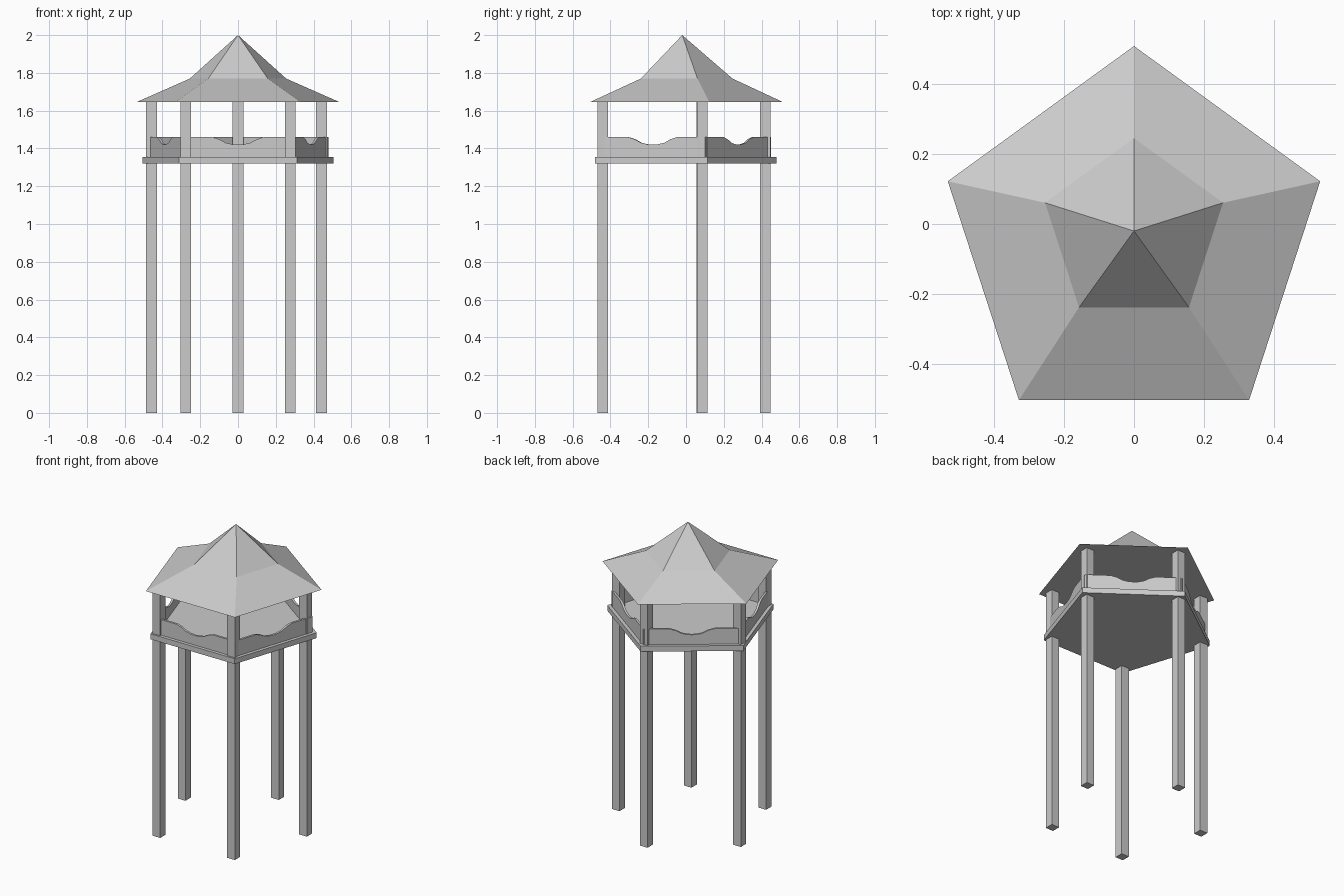
import bpy, bmesh
from math import sin, cos, tau, pi
from mathutils import Matrix, Vector

if "Cube" in bpy.data.objects:
    bpy.data.objects.remove(bpy.data.objects["Cube"])

CY = -0.051  # centre of the pentagon, corner pointing to the back


def make(name, bm):
    bmesh.ops.recalc_face_normals(bm, faces=bm.faces[:])
    me = bpy.data.meshes.new(name)
    bm.to_mesh(me)
    bm.free()
    ob = bpy.data.objects.new(name, me)
    bpy.context.collection.objects.link(ob)
    return ob


def ring(bm, r, cy, z):
    return [bm.verts.new((r * sin(tau * i / 5), cy + r * cos(tau * i / 5), z)) for i in range(5)]


def bridge(bm, a, b):
    for i in range(5):
        j = (i + 1) % 5
        bm.faces.new((a[i], a[j], b[j], b[i]))


# Two-pitch pentagonal roof
bm = bmesh.new()
eave = ring(bm, 0.561, CY, 1.647)
knee = ring(bm, 0.268, -0.022, 1.77)
apex = bm.verts.new((0, -0.02, 2.0))
bm.faces.new(eave)
bridge(bm, eave, knee)
for i in range(5):
    bm.faces.new((knee[i], knee[(i + 1) % 5], apex))
make("roof", bm)

# Pentagonal floor slab
bm = bmesh.new()
low = ring(bm, 0.531, CY, 1.32)
high = ring(bm, 0.531, CY, 1.356)
bm.faces.new(low)
bm.faces.new(high)
bridge(bm, low, high)
make("platform", bm)

# Square posts from ground to roof
posts = [(0, 0.42), (0.442, 0.086), (0.277, -0.441), (-0.277, -0.441), (-0.458, 0.085)]
for i, (x, y) in enumerate(posts):
    bm = bmesh.new()
    bmesh.ops.create_cube(bm, size=1)
    bmesh.ops.scale(bm, vec=(0.057, 0.057, 1.65), verts=bm.verts[:])
    bmesh.ops.translate(bm, vec=(x, y, 0.825), verts=bm.verts[:])
    make(f"post_{i + 1}", bm)

# Railing panels with a scooped top edge, one per side
half = [(0.137, 1.46), (0.1, 1.449), (0.065, 1.43), (0.03, 1.422)]
scoop = [(-t, z) for t, z in half] + [(0, 1.42)] + [(t, z) for t, z in reversed(half)]
outline = [(0.292, 1.355), (-0.292, 1.355), (-0.292, 1.46)] + scoop + [(0.292, 1.46)]
for i in range(5):
    bm = bmesh.new()
    face = bm.faces.new([bm.verts.new((t, -0.408, z)) for t, z in outline])
    ext = bmesh.ops.extrude_face_region(bm, geom=[face], use_keep_orig=True)
    moved = [v for v in ext["geom"] if isinstance(v, bmesh.types.BMVert)]
    bmesh.ops.translate(bm, vec=(0, 0.014, 0), verts=moved)
    bm.transform(Matrix.Translation(Vector((0, CY, 0))) @ Matrix.Rotation(tau * i / 5, 4, 'Z'))
    make(f"railing_{i + 1}", bm)
